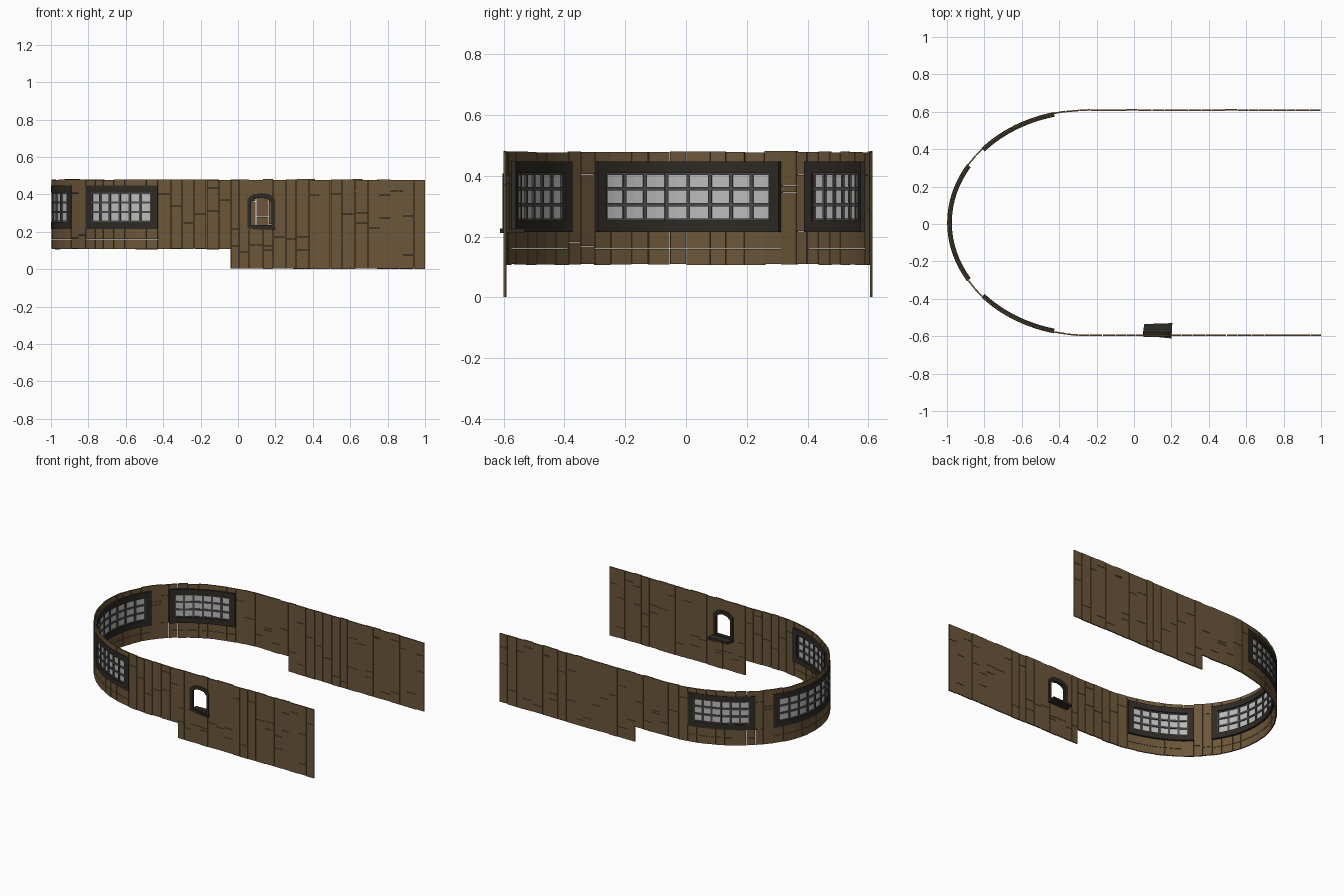
import bpy, bmesh, math, random

if "Cube" in bpy.data.objects:
    bpy.data.objects.remove(bpy.data.objects["Cube"])

random.seed(4)
CX, A, B, Y0 = -0.25, 0.742, 0.602, 0.007      # half-ellipse nose joined to two straight walls
N = 240
TAB = [(0.0, CX - A, 0.0)]                     # arc length table of the quarter ellipse
for i in range(1, N + 1):
    t = i / N * math.pi / 2
    x, y = CX - A * math.cos(t), B * math.sin(t)
    TAB.append((TAB[-1][0] + math.hypot(x - TAB[-1][1], y - TAB[-1][2]), x, y))
L = TAB[-1][0]
END = L + 1.0 - CX


def path(s):
    """Point at signed arc length from the nose; positive runs along the +y wall."""
    a, sg = abs(s), (1 if s >= 0 else -1)
    if a >= L:
        return CX + a - L, sg * B
    for p, q in zip(TAB, TAB[1:]):
        if q[0] >= a:
            f = (a - p[0]) / (q[0] - p[0])
            return p[1] + f * (q[1] - p[1]), sg * (p[2] + f * (q[2] - p[2]))


def offset(s, d):
    x, y = path(s)
    if abs(s) >= L:
        nx, ny = 0, math.copysign(1, y)
    else:
        nx, ny = (x - CX) / A ** 2, y / B ** 2
    k = d / math.hypot(nx, ny)
    return x + nx * k, y + ny * k + Y0


def s_at_x(x):
    if x >= CX:
        return L + x - CX
    return min(TAB, key=lambda p: abs(p[1] - x))[0]


def loft(bm, rings, closed=False):
    vs = [[bm.verts.new(c) for c in r] for r in rings]
    n = len(rings[0])
    for a, b in zip(vs, vs[1:] + (vs[:1] if closed else [])):
        for i in range(n):
            bm.faces.new((a[i], a[(i + 1) % n], b[(i + 1) % n], b[i]))
    if not closed:
        bm.faces.new(vs[0])
        bm.faces.new(vs[-1][::-1])


def bar(bm, s0, s1, z0, z1, d0, d1, n=1):
    """Box that follows the wall path in n flat pieces."""
    rings = []
    for i in range(n + 1):
        s = s0 + (s1 - s0) * i / n
        a, b = offset(s, d0), offset(s, d1)
        rings.append([(*a, z0), (*b, z0), (*b, z1), (*a, z1)])
    loft(bm, rings)


def material(name, rgb):
    m = bpy.data.materials.new(name)
    m.diffuse_color = (*rgb, 1)
    m.use_nodes = True
    m.node_tree.nodes["Principled BSDF"].inputs["Base Color"].default_value = m.diffuse_color
    return m


WOOD = material("wood", (0.15, 0.094, 0.042))
DARK = material("dark_wood", (0.028, 0.023, 0.018))
LEAD = material("window_bars", (0.07, 0.07, 0.068))
GLASS = material("glass", (0.5, 0.5, 0.5))


def finish(name, bm, mat):
    bmesh.ops.recalc_face_normals(bm, faces=bm.faces)
    me = bpy.data.meshes.new(name)
    bm.to_mesh(me)
    bm.free()
    me.materials.append(mat)
    ob = bpy.data.objects.new(name, me)
    bpy.context.collection.objects.link(ob)


# Large windows: start, end, columns
side0, side1, nose = s_at_x(-0.81), s_at_x(-0.43), s_at_x(-0.888)
windows = {"front_side": (-side1, -side0, 6), "nose": (-nose, nose, 8), "back_side": (side0, side1, 6)}
ZB, ZT, ZLOW, ZTOP = 0.215, 0.447, 0.105, 0.48
door_x0, door_x1 = 0.06, 0.188                  # small arched opening in the front wall


# Plank walls
def plank(bm, s0, s1, z0, z1):
    g = random.uniform(0.0004, 0.0018)
    cuts = [z0]
    if z1 - z0 > 0.2:
        cuts += sorted(random.uniform(z0 + 0.04, z1 - 0.04) for _ in range(random.choice((1, 2))))
    elif abs(z0 - ZLOW) < 0.02 and z1 - z0 > 0.09:
        cuts.append(0.16)
    cuts.append(z1)
    d = random.uniform(-0.001, 0.001)
    for a, b in zip(cuts, cuts[1:]):
        if b - a > 0.008:
            bar(bm, s0 + g, s1 - g, a + 0.001, b - 0.001, d - 0.004, d + 0.004)


def wall(name, keys):
    bm = bmesh.new()
    for k0, k1 in zip(keys, keys[1:]):
        n = max(1, round((k1 - k0) / 0.064))
        w = (k1 - k0) / n
        edges = [k0] + [k0 + w * (i + random.uniform(-0.15, 0.15)) for i in range(1, n)] + [k1]
        mid = (k0 + k1) / 2
        low = 0.0 if abs(mid) > s_at_x(-0.04) else ZLOW
        glazed = any(a < mid < b for a, b, c in windows.values())
        arched = mid < 0 and door_x0 < path(mid)[0] < door_x1
        for a, b in zip(edges, edges[1:]):
            lo = low + random.uniform(0, 0.004)
            hi = ZTOP + random.uniform(-0.003, 0.002)
            if glazed:
                plank(bm, a, b, lo, ZB + 0.01)
                plank(bm, a, b, ZT - 0.01, hi)
            elif arched:
                plank(bm, a, b, lo, 0.225)
                for i in range(5):
                    p, q = a + (b - a) * i / 5, a + (b - a) * (i + 1) / 5
                    u = (path((p + q) / 2)[0] - 0.124) / 0.065
                    bar(bm, p, q, 0.394 - 0.03 * u * u, hi, -0.004, 0.004)
            else:
                plank(bm, a, b, lo, hi)
    finish(name, bm, WOOD)


notch = s_at_x(-0.04)
wall("front_wall_planks", [-END, -s_at_x(door_x1), -s_at_x(door_x0), -notch, -side1, -side0, -nose])
wall("nose_wall_planks", [-nose, nose])
wall("back_wall_planks", [nose, side0, side1, notch, END])

# Large windows: frame, bars and glass
for name, (s0, s1, cols) in windows.items():
    f, n = 0.038, cols * 2
    a, b, zb, zt = s0 + f, s1 - f, ZB + f, ZT - f
    bm = bmesh.new()
    for z0, z1 in ((ZB, zb), (zt, ZT)):
        bar(bm, s0, s1, z0, z1, -0.018, 0.007, n)
    for p, q in ((s0, a), (b, s1)):
        bar(bm, p, q, zb, zt, -0.018, 0.007)
    finish(name + "_window_frame", bm, DARK)
    bm = bmesh.new()
    h = 0.006
    for i in range(cols + 1):
        s = a + (b - a) * i / cols
        bar(bm, s - h, s + h, zb, zt, -0.012, 0.004)
    for i in range(4):
        z = zb + (zt - zb) * i / 3
        bar(bm, a, b, z - h, z + h, -0.011, 0.003, n)
    finish(name + "_window_bars", bm, LEAD)
    bm = bmesh.new()
    bar(bm, a, b, zb, zt, -0.005, -0.003, n)
    finish(name + "_window_glass", bm, GLASS)

# Small arched window frame
inner = [(.07, .235), (.07, .355), (.09, .375), (.125, .382), (.16, .375), (.18, .355), (.18, .235)]
outer = [(.05, .218), (.05, .375), (.08, .4), (.125, .407), (.17, .4), (.197, .375), (.197, .218)]
yo, yi = Y0 - B - 0.008, Y0 - B + 0.014
bm = bmesh.new()
loft(bm, [[(p[0], yo, p[1]), (p[0], yi, p[1]), (q[0], yi, q[1]), (q[0], yo, q[1])]
          for p, q in zip(inner, outer)], closed=True)
finish("small_window_frame", bm, DARK)

# Slightly skewed sill, mostly on the inside
bm = bmesh.new()
plan = [(.046, -.596), (.2, -.612), (.205, -.53), (.055, -.535)]
loft(bm, [[(x, y, z) for x, y in plan] for z in (0.212, 0.226)])
finish("small_window_sill", bm, DARK)
